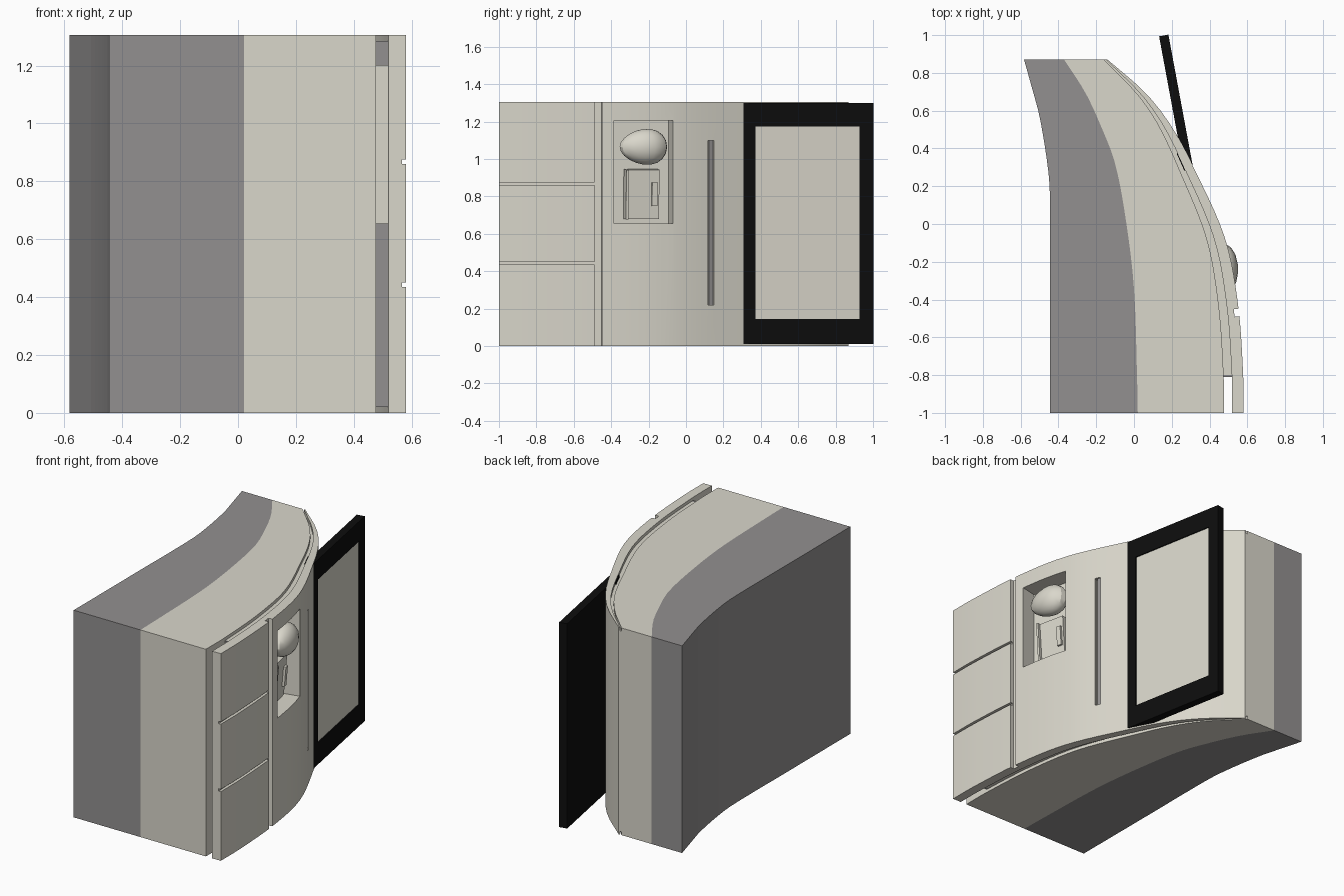
import bpy, bmesh, math
from mathutils import Matrix, Vector

if "Cube" in bpy.data.objects:
    bpy.data.objects.remove(bpy.data.objects["Cube"], do_unlink=True)

H = 1.305


def material(name, r, g, b):
    m = bpy.data.materials.new(name)
    m.use_nodes = True
    m.diffuse_color = (r, g, b, 1)
    m.node_tree.nodes["Principled BSDF"].inputs["Base Color"].default_value = (r, g, b, 1)
    return m


LIGHT = material("warm light grey", 0.70, 0.68, 0.60)
GREY = material("mid grey", 0.29, 0.28, 0.28)
BLACK = material("black", 0.004, 0.004, 0.004)


def finish(name, bm, mat, smooth=False):
    bmesh.ops.recalc_face_normals(bm, faces=bm.faces)
    me = bpy.data.meshes.new(name)
    bm.to_mesh(me)
    bm.free()
    me.materials.append(mat)
    ob = bpy.data.objects.new(name, me)
    bpy.context.collection.objects.link(ob)
    if smooth:
        shade(ob)
    return ob


def shade(ob):
    bpy.ops.object.select_all(action="DESELECT")
    ob.select_set(True)
    bpy.context.view_layer.objects.active = ob
    bpy.ops.object.shade_smooth_by_angle(angle=math.radians(25))


def curve(points):
    """Smooth plan curve giving x for any y."""
    def at(y):
        i = 0
        while i < len(points) - 2 and y > points[i + 1][1]:
            i += 1
        def slope(k):
            a, b = points[max(k - 1, 0)], points[min(k + 1, len(points) - 1)]
            return (b[0] - a[0]) / (b[1] - a[1])
        (x0, y0), (x1, y1) = points[i], points[i + 1]
        d = y1 - y0
        t = (y - y0) / d
        return ((2*t**3 - 3*t*t + 1) * x0 + (t**3 - 2*t*t + t) * d * slope(i)
                + (3*t*t - 2*t**3) * x1 + (t**3 - t*t) * d * slope(i + 1))
    return at


def ribbon(name, left, right, y0, y1, z0, z1, mat, n=28):
    """Solid between two plan curves."""
    bm = bmesh.new()
    rows = []
    for i in range(n + 1):
        y = y0 + (y1 - y0) * i / n
        a, b = left(y), right(y)
        rows.append([bm.verts.new(p) for p in
                     ((a, y, z0), (b, y, z0), (b, y, z1), (a, y, z1))])
    for r, s in zip(rows, rows[1:]):
        for k in range(4):
            bm.faces.new((r[k], r[(k + 1) % 4], s[(k + 1) % 4], s[k]))
    bm.faces.new(rows[0])
    bm.faces.new(rows[-1])
    return finish(name, bm, mat)


def box(name, centre, size, mat, turn=0.0, lean=0.0):
    bm = bmesh.new()
    bmesh.ops.create_cube(bm, size=1)
    m = (Matrix.Translation(centre) @ Matrix.Rotation(turn, 4, "Z")
         @ Matrix.Rotation(lean, 4, "Y") @ Matrix.Diagonal((*size, 1)))
    bm.transform(m)
    return finish(name, bm, mat)


def cut(targets, cutter):
    cutter.hide_render = True
    for ob in targets:
        mod = ob.modifiers.new("cut", "BOOLEAN")
        mod.operation = "DIFFERENCE"
        mod.solver = "EXACT"
        mod.object = cutter
        bpy.context.view_layer.objects.active = ob
        bpy.ops.object.modifier_apply(modifier=mod.name)
    bpy.data.objects.remove(cutter, do_unlink=True)


# Plan curves
outer = curve([(.58, -1), (.578, -.8), (.55, -.42), (.48, -.07), (.31, .31),
               (.19, .53), (.055, .7), (-.14, .87)])
divider = curve([(.02, -1), (.016, -.8), (0, -.345), (-.04, 0), (-.1, .32),
                 (-.18, .53), (-.26, .7), (-.37, .87)])
back_wall = curve([(-.445, -1), (-.445, -.4), (-.445, .15), (-.456, .3),
                   (-.5, .57), (-.54, .72), (-.582, .87)])
skin_depth = curve([(.06, -1), (.06, -.2), (.05, .3), (.03, .7), (.01, .87)])
gap_depth = curve([(.104, -1), (.1, -.2), (.08, .3), (.047, .7), (.02, .87)])
skin_inner = lambda y: outer(y) - skin_depth(y)
core_outer = lambda y: outer(y) - gap_depth(y)

# Cabinet body, seam filler and curved front skin
ribbon("rear_body", back_wall, divider, -1, .87, 0, H, GREY)
core = ribbon("body_core", divider, core_outer, -1, .87, 0, H, LIGHT)
filler = ribbon("seam_filler", lambda y: core_outer(y) - .004,
                lambda y: skin_inner(y) + .004, -.8, .87, .02, H - .02, LIGHT)
skin = ribbon("front_skin", skin_inner, outer, -1, .87, 0, H, LIGHT)
for name, z0, z1 in (("lower_seam_cap", .02, .655), ("upper_seam_cap", 1.2, H - .02)):
    ribbon(name, core_outer, skin_inner, -.81, -.795, z0, z1, GREY, 1)

# Drawer gaps
cut([skin], box("vertical_gap", (.58, -.465, H / 2), (.1, .04, 2), LIGHT, .13))
for z in (.443, .868):
    cut([skin], box("drawer_gap", (.594, -.76, z), (.08, .56, .015), LIGHT, .05))

# Dispenser recess
TURN = .22
place = Matrix.Translation((.512, -.228, 0)) @ Matrix.Rotation(TURN, 4, "Z")


def local(x, y, z):
    return place @ Vector((x, y, z))


cut([core, filler, skin],
    box("recess", local(-.01, 0, .93), (.2, .322, .55), LIGHT, TURN))

# Handle slot
HANDLE = .42
hx = outer(.133)
cut([skin], box("slot", (hx, .133, .66), (.05, .036, .88), LIGHT, HANDLE))
box("handle_slot_floor", (hx - .018, .14, .66), (.008, .038, .88), GREY, HANDLE)
for ob in (core, filler, skin):
    shade(ob)

# Dispenser spout, narrower toward the front end
bm = bmesh.new()
bmesh.ops.create_uvsphere(bm, u_segments=16, v_segments=10, radius=1)
for v in bm.verts:
    taper = 1 + .18 * v.co.y
    v.co = Vector((v.co.x * .075 * taper, v.co.y * .13, v.co.z * .095 * taper))
bm.transform(Matrix.Translation(local(-.035, .008, 1.065)) @ Matrix.Rotation(TURN, 4, "Z"))
finish("dispenser_spout", bm, LIGHT, True)

# Dispenser paddle with its lever
box("dispenser_paddle", local(-.085, .008, .812), (.05, .185, .265), LIGHT, TURN, .08)
box("paddle_side", local(-.07, -.078, .812), (.06, .014, .265), LIGHT, TURN, .08)
box("paddle_lever", local(-.055, .073, .812), (.02, .03, .125), LIGHT, TURN, .08)

# Open door: frame bars, back plate and recessed panel
hinge = Vector((.2875, .298, 0))
DOOR = math.atan2(.13, .7)
swing = Matrix.Translation(hinge) @ Matrix.Rotation(DOOR, 4, "Z")


def door_part(name, x, y, z, size, mat):
    return box(name, swing @ Vector((x, y, z)), size, mat, DOOR)


L, T = .712, .05
door_part("door_back", -.008, L / 2, .655, (T - .016, L, 1.29), BLACK)
for name, y in (("hinge_stile", .035), ("free_stile", L - .0375)):
    door_part(name, .008, y, .655, (T - .016, .07 if y < .1 else .075, 1.29), BLACK)
for name, z in (("bottom_rail", .0775), ("top_rail", 1.2375)):
    door_part(name, .008, L / 2, z, (T - .016, L, .135 if z < 1 else .125), BLACK)
door_part("door_panel", .012, L / 2, .66, (.012, L - .13, 1.04), LIGHT)

# Hinge blocks
for name, z in (("lower_hinge", .03), ("upper_hinge", H - .03)):
    box(name, (.262, .335, z), (.035, .1, .052), BLACK, HANDLE)
